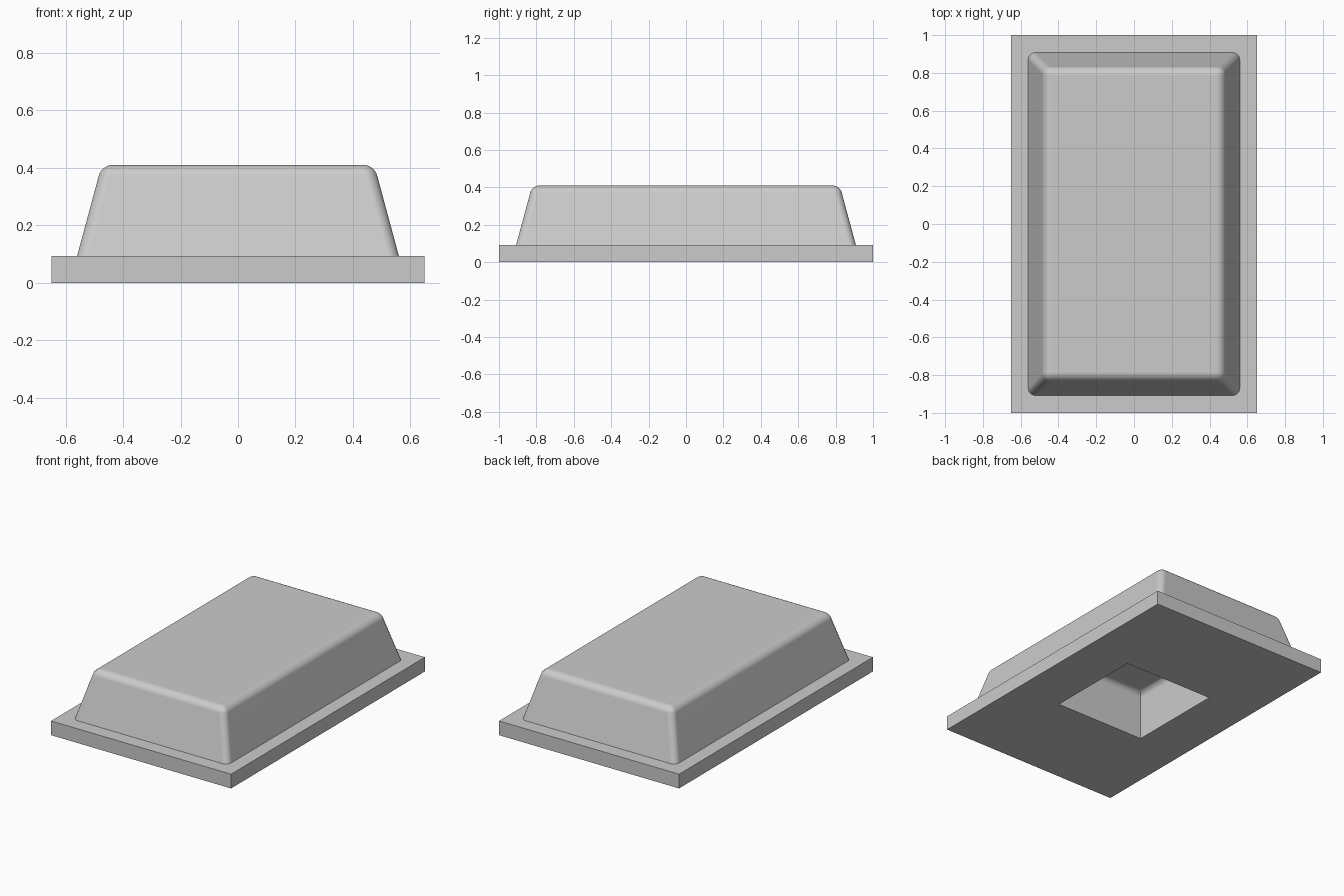
import bpy, bmesh, math

cube = bpy.data.objects.get("Cube")
if cube:
    bpy.data.objects.remove(cube, do_unlink=True)

PLATE_TOP = 0.093
BODY_TOP = 0.41
DRAFT = 0.27  # inward lean of the body walls per unit of height

grey = bpy.data.materials.new("light_grey")
grey.use_nodes = True
grey.diffuse_color = (0.6, 0.6, 0.6, 1)
grey.node_tree.nodes["Principled BSDF"].inputs["Base Color"].default_value = (0.6, 0.6, 0.6, 1)


def block(name, x, y, z0, z1, draft=0.0, radius=0.0, round_sides=False):
    """Box of half sizes x, y at z0, leaning inward, with rounded upper edges."""
    bm = bmesh.new()
    bmesh.ops.create_cube(bm, size=2)
    for v in bm.verts:
        top = v.co.z > 0
        inset = draft * (z1 - z0) if top else 0
        v.co = (v.co.x * (x - inset), v.co.y * (y - inset), z1 if top else z0)
    if radius:
        need = 1 if round_sides else 2
        edges = [e for e in bm.edges
                 if sum(v.co.z > z1 - 0.001 for v in e.verts) >= need]
        bmesh.ops.bevel(bm, geom=edges, offset=radius, segments=8,
                        profile=0.5, affect='EDGES')
    mesh = bpy.data.meshes.new(name)
    bm.to_mesh(mesh)
    bm.free()
    mesh.materials.append(grey)
    obj = bpy.data.objects.new(name, mesh)
    bpy.context.collection.objects.link(obj)
    return obj


def combine(target, tool, operation):
    """Apply a boolean and discard the tool."""
    tool.hide_render = True
    mod = target.modifiers.new(operation.lower(), 'BOOLEAN')
    mod.operation = operation
    mod.solver = 'EXACT'
    mod.object = tool
    bpy.context.view_layer.objects.active = target
    bpy.ops.object.modifier_apply(modifier=mod.name)
    bpy.data.objects.remove(tool, do_unlink=True)


# Flat rectangular plate
housing = block("housing_with_base_plate", 0.65, 1.0, 0, PLATE_TOP)

# Tapered rounded body, rooted slightly inside the plate
root = 0.04
spread = DRAFT * root
body = block("body", 0.56 + spread, 0.908 + spread, PLATE_TOP - root, BODY_TOP,
             DRAFT, 0.038, round_sides=True)
combine(housing, body, 'UNION')

# Square pocket underneath with a rounded ceiling edge
pocket = block("pocket_cutter", 0.325, 0.325, -0.1, 0.32, radius=0.04)
combine(housing, pocket, 'DIFFERENCE')

# Smooth fillets, crisp flat faces
for obj in bpy.context.selected_objects:
    obj.select_set(False)
housing.select_set(True)
bpy.context.view_layer.objects.active = housing
bpy.ops.object.shade_smooth_by_angle(angle=math.radians(30))
weighted = housing.modifiers.new("flat_face_normals", 'WEIGHTED_NORMAL')
weighted.keep_sharp = True
